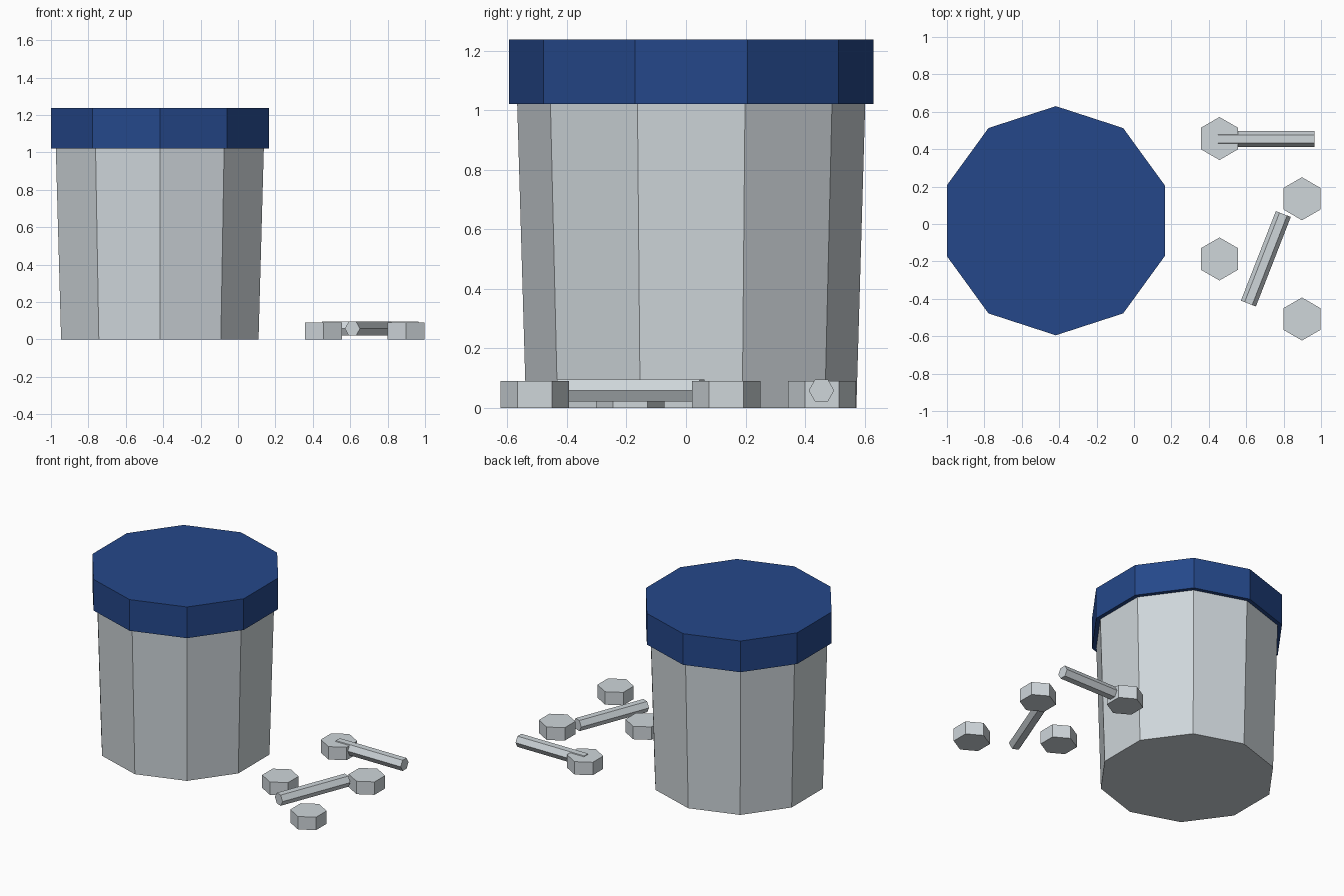
import bpy
import math
from mathutils import Matrix

if "Cube" in bpy.data.objects:
    bpy.data.objects.remove(bpy.data.objects["Cube"])


def make_material(name, rgb):
    m = bpy.data.materials.new(name)
    m.diffuse_color = (*rgb, 1)
    m.use_nodes = True
    m.node_tree.nodes["Principled BSDF"].inputs["Base Color"].default_value = m.diffuse_color
    return m


METAL = make_material("light grey metal", (0.62, 0.67, 0.70))
BLUE = make_material("dark blue", (0.018, 0.064, 0.255))


def prism(name, sides, r_bottom, r_top, center, z0, z1, material):
    """Upright flat-sided prism with a corner pointing along y."""
    bpy.ops.mesh.primitive_cone_add(vertices=sides, radius1=r_bottom, radius2=r_top,
                                    depth=z1 - z0, end_fill_type='NGON',
                                    location=(*center, (z0 + z1) / 2))
    ob = bpy.context.object
    ob.name = name
    ob.data.materials.append(material)
    return ob


def rod(name, center, angle):
    """Hexagonal rod lying flat, running along the given heading."""
    ob = prism(name, 6, 0.043, 0.043, (0, 0), -0.257, 0.257, METAL)
    ob.matrix_world = (Matrix.Translation((*center, 0.058))
                       @ Matrix.Rotation(math.radians(angle), 4, 'Z')
                       @ Matrix.Rotation(math.pi / 2, 4, 'Y'))
    return ob


# Tapered bucket and its overhanging lid
AXIS = (-0.418, 0.0175)
prism("container_body", 10, 0.555, 0.585, AXIS, 0, 1.03, METAL)
prism("container_lid", 10, 0.6125, 0.6125, AXIS, 1.02, 1.237, BLUE)

# Loose hexagonal nuts
for i, c in enumerate([(0.457, 0.457), (0.898, 0.135), (0.457, -0.187), (0.898, -0.508)]):
    prism(f"nut_{i + 1}", 6, 0.115, 0.115, c, 0, 0.09, METAL)

# Loose rods, one resting in a nut
rod("rod_1", (0.707, 0.455), 0)
rod("rod_2", (0.705, -0.186), 68.7)
